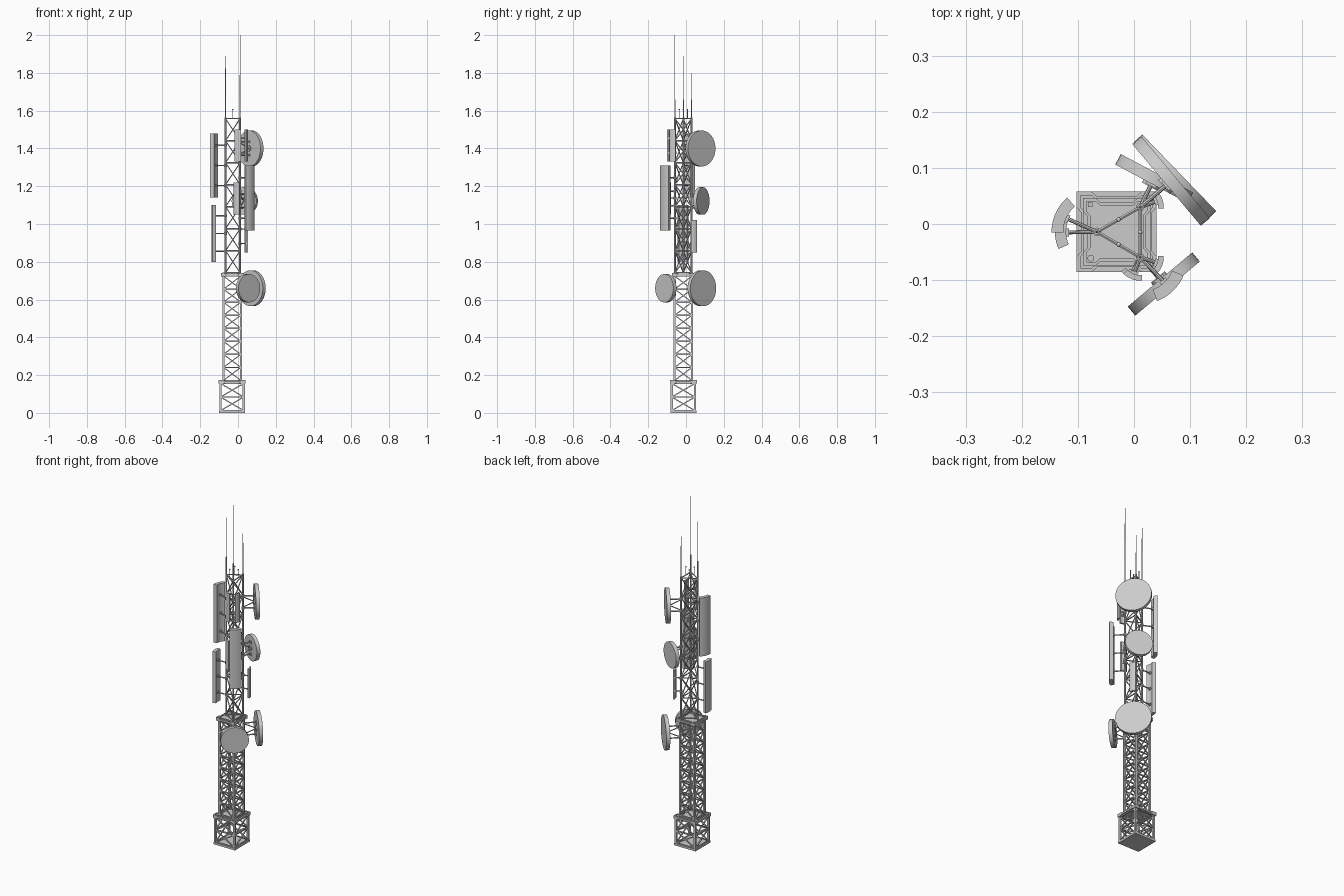
import bpy, bmesh, math
from mathutils import Vector, Matrix

if "Cube" in bpy.data.objects:
    bpy.data.objects.remove(bpy.data.objects["Cube"])

C = Vector((-0.031, -0.014, 0))                      # square tower axis
V1, V2, V3 = Vector((-0.066, -0.014, 0)), Vector((0.011, 0.030, 0)), Vector((0.011, -0.059, 0))
UP = Vector((0, 0, 1))


def at(p, z):
    return Vector((p.x, p.y, z))


def polar(deg, r=1.0):
    return Vector((math.cos(math.radians(deg)) * r, math.sin(math.radians(deg)) * r, 0))


def bar(bm, a, b, r, n=6, r2=None, turn=0.0):
    """Round or square bar between two points."""
    d = b - a
    rot = d.to_track_quat('Z', 'Y').to_matrix().to_4x4()
    m = Matrix.Translation((a + b) / 2) @ rot @ Matrix.Rotation(turn, 4, 'Z')
    bmesh.ops.create_cone(bm, cap_ends=True, segments=n, radius1=r,
                          radius2=r if r2 is None else r2, depth=d.length, matrix=m)


def post(bm, p, z0, z1, half):
    box(bm, at(p, (z0 + z1) / 2), (half * 2, half * 2, z1 - z0))


def box(bm, c, size, deg=0):
    m = Matrix.Translation(c) @ Matrix.Rotation(math.radians(deg), 4, 'Z') @ Matrix.Diagonal((*size, 1))
    bmesh.ops.create_cube(bm, size=1, matrix=m)


def prism(bm, pts, z0, z1):
    """Extrude a plan outline upwards."""
    f = bm.faces.new([bm.verts.new((x, y, z0)) for x, y in pts])
    ext = bmesh.ops.extrude_face_region(bm, geom=[f])
    bmesh.ops.translate(bm, vec=UP * (z1 - z0),
                        verts=[v for v in ext['geom'] if isinstance(v, bmesh.types.BMVert)])


def finish(name, bm, smooth=True):
    bmesh.ops.recalc_face_normals(bm, faces=bm.faces)
    me = bpy.data.meshes.new(name)
    bm.to_mesh(me)
    bm.free()
    ob = bpy.data.objects.new(name, me)
    bpy.context.collection.objects.link(ob)
    if smooth:
        bpy.ops.object.select_all(action='DESELECT')
        ob.select_set(True)
        bpy.context.view_layer.objects.active = ob
        bpy.ops.object.shade_smooth_by_angle(angle=math.radians(35))
    return ob


def corners(h):
    return [C + Vector((sx * h, sy * h, 0)) for sx, sy in ((-1, -1), (1, -1), (1, 1), (-1, 1))]


def lattice(bm, legs, z0, z1, bays, r, n=6, turn=0.0):
    """Horizontal rungs and crossed braces between neighbouring legs."""
    step = (z1 - z0) / bays
    for a, b in zip(legs, legs[1:] + legs[:1]):
        for i in range(bays + 1):
            z = z0 + i * step
            bar(bm, at(a, z), at(b, z), r, n, turn=turn)
            if i < bays:
                bar(bm, at(a, z), at(b, z + step), r * .85, n, turn=turn)
                bar(bm, at(b, z), at(a, z + step), r * .85, n, turn=turn)


def square_section(name, h, z0, z1, bays, leg, r):
    bm = bmesh.new()
    for p in corners(h - leg):
        post(bm, p, z0, z1, leg)
    lattice(bm, corners(h - leg), z0 + .004, z1 - .004, bays, r, 4, math.pi / 4)
    finish(name, bm, False)


def deck(name, h, z0, z1, rim):
    """Plate with a raised rim whose sides are notched in the middle."""
    bm = bmesh.new()
    box(bm, at(C, (z0 + z1) / 2), (2 * h, 2 * h, z1 - z0))
    a, b, w, n = h * .62, h * .48, h * .1, h * .12
    prof = [(-h, -h), (-a, -h), (-b, -h + n), (b, -h + n), (a, -h), (h, -h), (h - w, -h + w),
            (a, -h + w), (b, -h + w + n), (-b, -h + w + n), (-a, -h + w), (-h + w, -h + w)]
    for k in range(4):
        c, s = ((1, 0), (0, 1), (-1, 0), (0, -1))[k]
        prism(bm, [(C.x + x * c - y * s, C.y + x * s + y * c) for x, y in prof], z0 - .003, z1 + rim)
    finish(name, bm, False)


# square tower: base cage, shaft, decks
bm = bmesh.new()
box(bm, at(C, .006), (.138, .138, .012))
finish("base_plate", bm, False)
square_section("base_cage", .067, .008, .16, 2, .0055, .005)
deck("lower_deck", .0715, .158, .168, .005)
square_section("tower_shaft", .0515, .168, .728, 8, .0055, .0045)
deck("upper_deck", .060, .724, .734, .006)
bm = bmesh.new()
bar(bm, Vector((-.077, -.061, .73)), Vector((-.077, -.061, .742)), .006, 16)
box(bm, Vector((-.078, .034, .737)), (.008, .008, .01))
finish("deck_fittings", bm)

# triangular mast
bm = bmesh.new()
tri = [V1, V2, V3]
for p in tri:
    bar(bm, at(p, .73), at(p, 1.565), .005, 10)
lattice(bm, tri, .742, 1.558, 7, .0034)
finish("mast", bm)

# whip antennas on the legs, short ball-tipped rods between them
bm = bmesh.new()
for p, top in ((V1, 1.89), (V2, 1.80), (V3, 2.0)):
    bar(bm, at(p, 1.56), at(p, 1.66), .003, 8)
    bar(bm, at(p, 1.66), at(p, top), .002, 8, .0013)
finish("whip_antennas", bm)
bm = bmesh.new()
for a, b in ((V1, V2), (V2, V3), (V3, V1)):
    m = (a + b) / 2
    bar(bm, at(m, 1.555), at(m, 1.605), .0018, 8)
    bmesh.ops.create_uvsphere(bm, u_segments=10, v_segments=6, radius=.004,
                              matrix=Matrix.Translation(at(m, 1.606)))
finish("short_rods", bm)


# curved panel antennas, arcs centred on the mast legs
def panel(name, leg, deg, half, r0, r1, z0, z1, arms):
    bm = bmesh.new()
    n = 10
    angs = [deg - half + 2 * half * i / n for i in range(n + 1)]
    pts = [leg + polar(a, r1) for a in angs] + [leg + polar(a, r0) for a in reversed(angs)]
    prism(bm, [(p.x, p.y) for p in pts], z0, z1)
    finish(name, bm)
    bm = bmesh.new()
    for i in range(arms):
        z = z0 + (z1 - z0) * (i + .6) / (arms + .2)
        bar(bm, at(leg, z), at(leg + polar(deg, r0 + .003), z), .0035, 8)
        box(bm, at(leg + polar(deg, r0 - .002), z), (.006, .014, .012), deg)
        bar(bm, at(leg, z - .007), at(leg, z + .007), .0075, 10)
    finish(name + "_arms", bm)


panel("left_upper_panel", V1, 156, 25, .060, .081, 1.14, 1.48, 3)
panel("left_lower_panel", V1, 181, 23, .055, .075, .80, 1.10, 3)
panel("front_panel", V3, -46, 23, .062, .084, .965, 1.31, 3)
panel("small_panel_front_top", V3, -110, 25, .032, .042, 1.33, 1.50, 2)
panel("small_panel_side_top", V3, -19, 22, .032, .042, 1.33, 1.50, 2)
panel("small_panel_front_mid", V3, -118, 25, .032, .042, 1.05, 1.22, 2)
panel("small_panel_back", V2, 20, 24, .032, .042, .85, 1.02, 2)


# round dish antennas with braced mounts
def dish(name, leg, x, y, z, deg, r, t=.021):
    c, d = Vector((x, y, z)), polar(deg)
    bm = bmesh.new()
    bar(bm, c - d * t / 2, c + d * t / 2, r, 48)
    finish(name, bm)
    bm = bmesh.new()
    back, side = c - d * (t / 2 - .001), polar(deg + 90)
    bar(bm, back - d * .007, back, .016, 16)
    for s in (-1, 1):
        zz = z + s * .035
        end = at(back, zz)
        bar(bm, at(leg, zz), end, .004, 8)
        bar(bm, at(leg, z + s * .03), at(back, z), .003, 8)
        bar(bm, at(leg, zz - .007), at(leg, zz + .007), .0075, 10)
        box(bm, end - d * .002, (.006, .02, .014), deg)
    finish(name + "_mount", bm)


K = corners(.046)
dish("top_dish", V2, .066, .0765, 1.40, 40, .095)
dish("middle_dish", V2, .036, .081, 1.122, 62, .073)
dish("lower_back_dish", K[2], .073, .084, .66, 44, .095)
dish("lower_front_dish", K[1], .053, -.107, .66, -50, .075)
